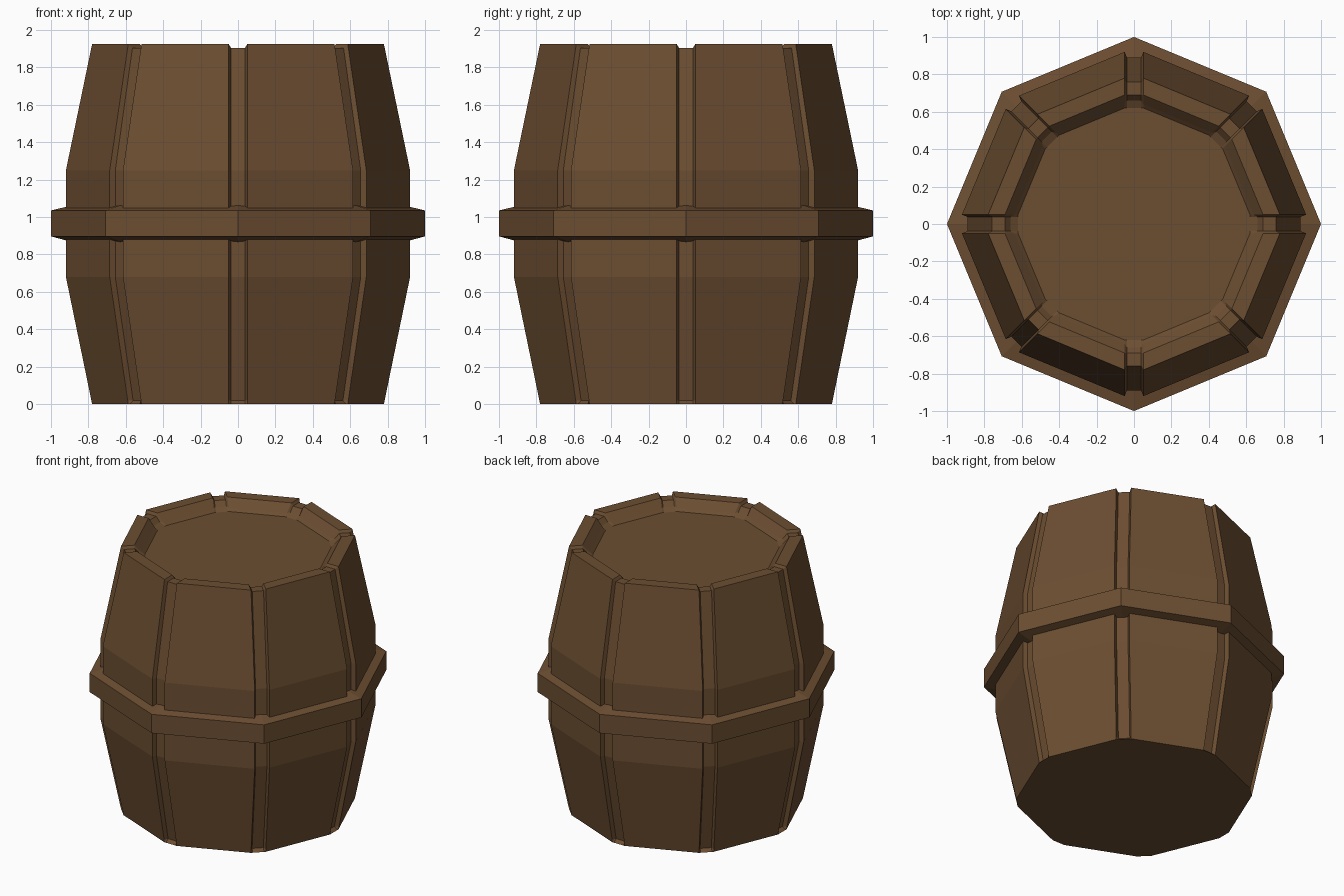
import bpy
import bmesh
from math import cos, sin, pi

SIDES = 8
EDGE, FLOOR = 0.05, 0.038   # half widths of a groove at its rim and its floor

cube = bpy.data.objects.get("Cube")
if cube:
    bpy.data.objects.remove(cube, do_unlink=True)

wood = bpy.data.materials.new("brown_wood")
wood.use_nodes = True
colour = (0.15, 0.076, 0.031, 1)
wood.diffuse_color = colour
shader = next(n for n in wood.node_tree.nodes if n.type == 'BSDF_PRINCIPLED')
shader.inputs["Base Color"].default_value = colour
shader.inputs["Roughness"].default_value = 0.9


def corner_ring(bm, offsets):
    """One ring of vertices; offsets are (radius, sideways, z) about each corner."""
    ring = []
    for i in range(SIDES):
        a = 2 * pi * i / SIDES
        for r, s, z in offsets:
            ring.append(bm.verts.new((r * cos(a) - s * sin(a),
                                      r * sin(a) + s * cos(a), z)))
    return ring


def bridge(bm, low, high):
    n = len(low)
    for i in range(n):
        j = (i + 1) % n
        bm.faces.new((low[i], low[j], high[j], high[i]))


def finish(bm, name):
    bmesh.ops.recalc_face_normals(bm, faces=bm.faces)
    mesh = bpy.data.meshes.new(name)
    bm.to_mesh(mesh)
    bm.free()
    mesh.materials.append(wood)
    obj = bpy.data.objects.new(name, mesh)
    bpy.context.collection.objects.link(obj)


# Barrel body: (stave radius, stave z, groove radius, groove z), base to lid
profile = [
    (0.78, 0.0, 0.78, 0.0),
    (0.784, 0.02, 0.755, 0.02),
    (0.92, 0.68, 0.89, 0.68),
    (0.92, 1.25, 0.89, 1.25),
    (0.78, 1.925, 0.76, 1.905),
    (0.69, 1.925, 0.69, 1.905),
    (0.64, 1.87, 0.66, 1.87),
    (0.62, 1.85, 0.62, 1.85),
]
bm = bmesh.new()
rings = [corner_ring(bm, [(r, -EDGE, z), (gr, -FLOOR, gz),
                          (gr, FLOOR, gz), (r, EDGE, z)])
         for r, z, gr, gz in profile]
for low, high in zip(rings, rings[1:]):
    bridge(bm, low, high)
bm.faces.new(rings[0])     # base
bm.faces.new(rings[-1])    # sunken lid
finish(bm, "barrel_body")

# Middle hoop: sharp octagonal band with sloping top and underside
bm = bmesh.new()
section = [(0.87, 0.862), (1.0, 0.897), (1.0, 1.035), (0.87, 1.067)]
rings = [corner_ring(bm, [(r, 0, z)]) for r, z in section]
for low, high in zip(rings, rings[1:] + rings[:1]):
    bridge(bm, low, high)
finish(bm, "middle_hoop")
